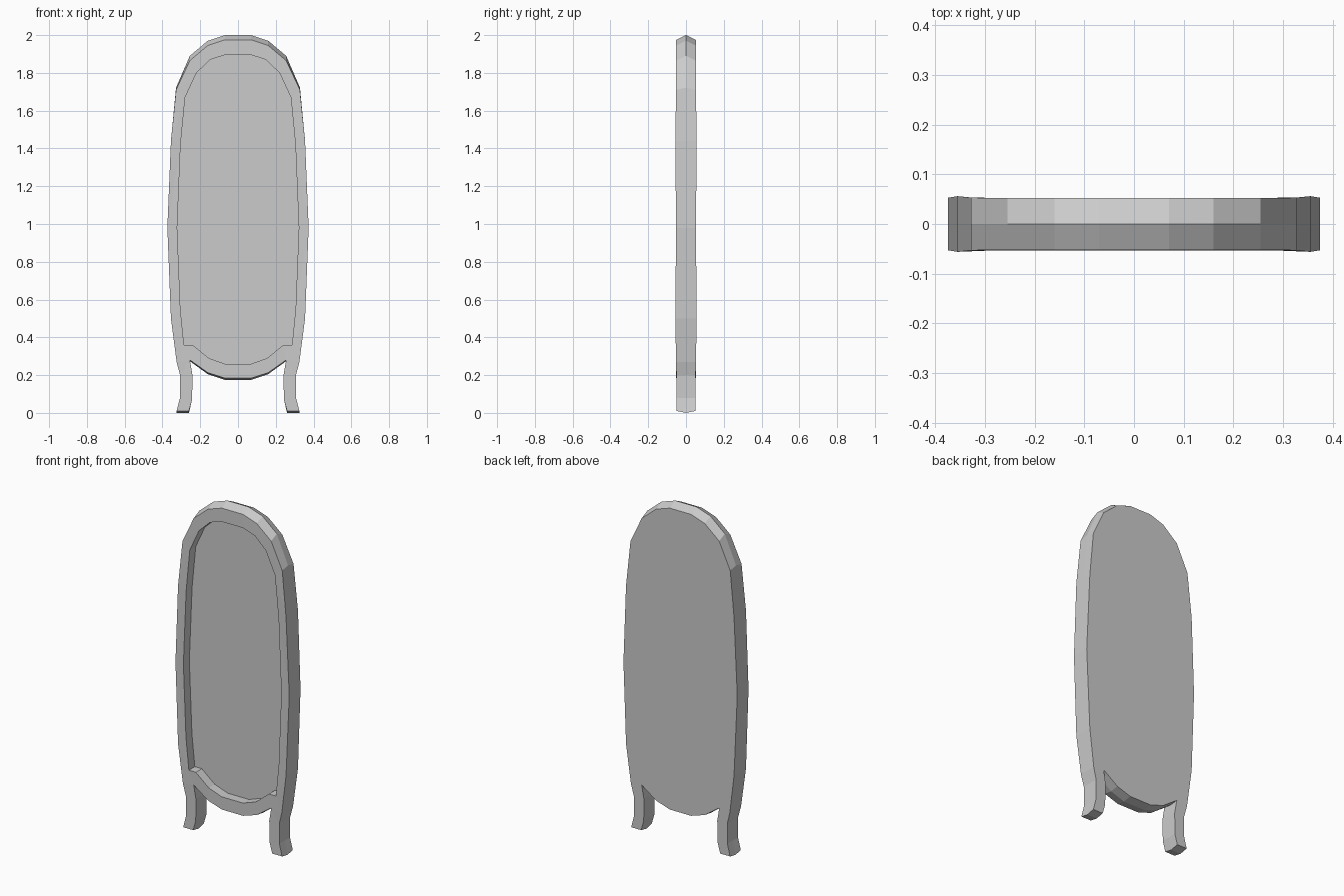
import bpy, bmesh

if "Cube" in bpy.data.objects:
    bpy.data.objects.remove(bpy.data.objects["Cube"])

# Right half of the silhouette, top to bottom: x, z, ridge offset in z, half depth
OUTER = [
    (0.07, 1.975, 0.025, 0.052), (0.16, 1.945, 0.025, 0.052),
    (0.255, 1.865, 0.025, 0.052), (0.328, 1.71, 0.012, 0.053),
    (0.355, 1.44, 0, 0.056), (0.374, 0.98, 0, 0.053),
    (0.355, 0.50, 0, 0.056), (0.325, 0.27, 0, 0.053),
    (0.307, 0.20, 0, 0.051), (0.307, 0.08, 0, 0.05),
    (0.325, 0.01, -0.01, 0.05), (0.26, 0.01, -0.01, 0.05),      # foot
    (0.243, 0.07, 0, 0.05), (0.241, 0.20, 0, 0.051),
    (0.255, 0.28, -0.006, 0.052), (0.16, 0.213, -0.008, 0.052),
    (0.07, 0.184, -0.009, 0.052)]
INNER = [
    (0.07, 1.895), (0.147, 1.87), (0.22, 1.80), (0.28, 1.67),
    (0.304, 1.42), (0.322, 0.98), (0.305, 0.55), (0.286, 0.36),
    (0.24, 0.36), (0.155, 0.29), (0.07, 0.26)]
FLOOR_Y = 0.005


def both_sides(half):
    return half + [(-p[0],) + tuple(p[1:]) for p in reversed(half)]


def loop(bm, points):
    return [bm.verts.new(p) for p in points]


def bridge(bm, a, b):
    for i in range(len(a)):
        j = (i + 1) % len(a)
        bm.faces.new((a[i], a[j], b[j], b[i]))


def finish(bm, name):
    bmesh.ops.recalc_face_normals(bm, faces=bm.faces)
    mesh = bpy.data.meshes.new(name)
    bm.to_mesh(mesh)
    bm.free()
    bpy.context.collection.objects.link(bpy.data.objects.new(name, mesh))


outer, inner = both_sides(OUTER), both_sides(INNER)

# Frame with legs: ridged outer wall, front rim, recess wall and flat back
bm = bmesh.new()
front = loop(bm, [(x, -d, z) for x, z, r, d in outer])
ridge = loop(bm, [(x, 0, z + r) for x, z, r, d in outer])
back = loop(bm, [(x, d, z) for x, z, r, d in outer])
rim = loop(bm, [(x, -0.053, z) for x, z in inner])
deep = loop(bm, [(x, FLOOR_Y, z) for x, z in inner])
bridge(bm, front, ridge)
bridge(bm, ridge, back)
bridge(bm, rim, deep)
edges = [bm.edges.get((l[i - 1], l[i])) for l in (front, rim) for i in range(len(l))]
bmesh.ops.triangle_fill(bm, edges=edges, use_beauty=True, normal=(0, -1, 0))
bm.faces.new(back)
bm.faces.new(deep)
finish(bm, "mirror_frame")

# Mirror glass lying on the recess floor
bm = bmesh.new()
glass_front = loop(bm, [(x, FLOOR_Y - 0.002, z) for x, z in inner])
glass_back = loop(bm, [(x, FLOOR_Y, z) for x, z in inner])
bridge(bm, glass_front, glass_back)
bm.faces.new(glass_front)
bm.faces.new(glass_back)
finish(bm, "mirror_glass")
